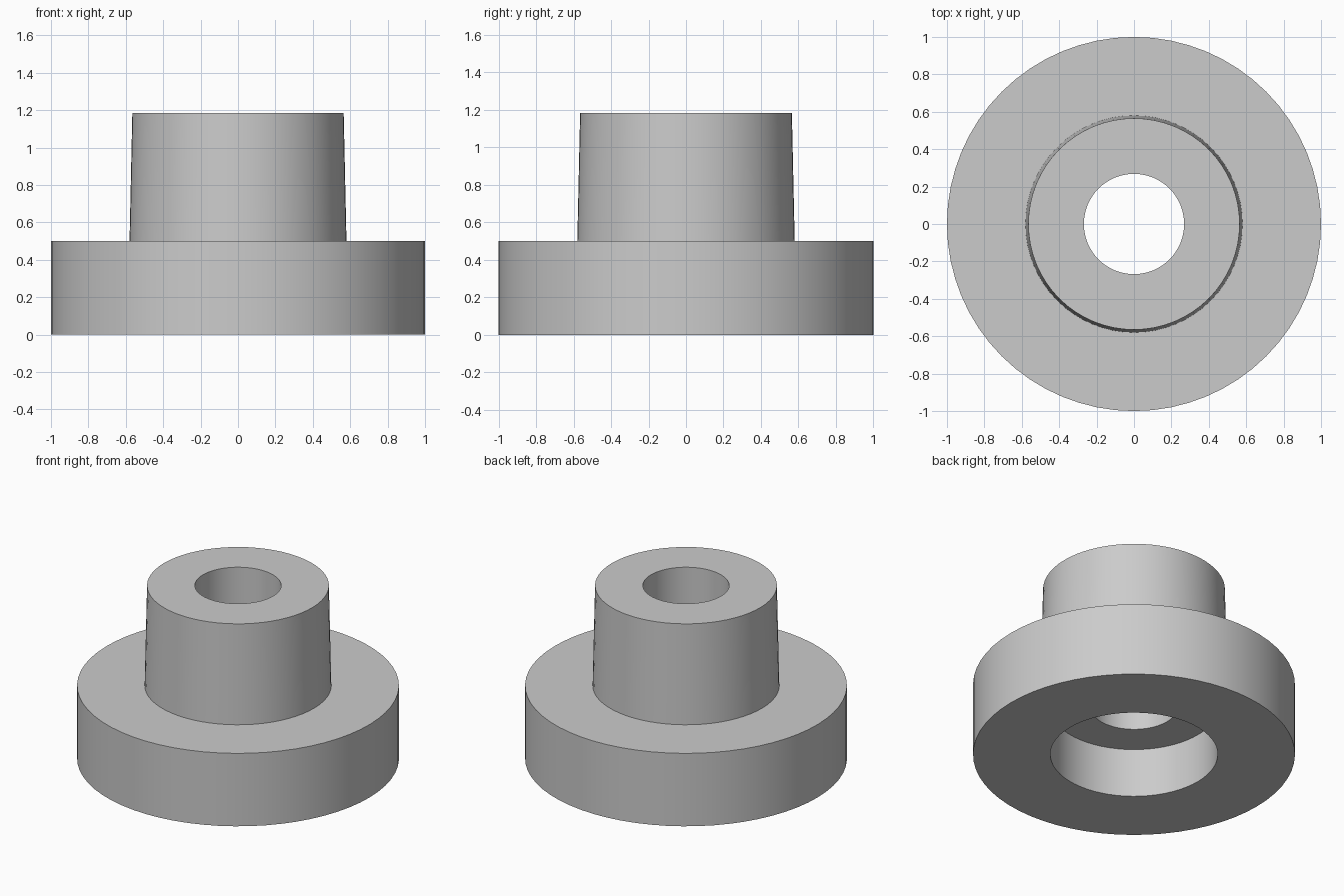
import bpy
import bmesh
import math

SEGMENTS = 64

cube = bpy.data.objects.get("Cube")
if cube:
    bpy.data.objects.remove(cube, do_unlink=True)

# Single plain grey
grey = bpy.data.materials.new("plain_grey")
grey.use_nodes = True
colour = (0.6, 0.6, 0.6, 1)
grey.diffuse_color = colour
grey.node_tree.nodes["Principled BSDF"].inputs["Base Color"].default_value = colour


def lathe(name, profile):
    """Revolve a closed (radius, height) profile about the z axis."""
    bm = bmesh.new()
    rings = []
    for i in range(SEGMENTS):
        a = 2 * math.pi * i / SEGMENTS
        rings.append([bm.verts.new((r * math.cos(a), r * math.sin(a), z))
                      for r, z in profile])
    count = len(profile)
    for i, ring in enumerate(rings):
        following = rings[(i + 1) % SEGMENTS]
        for j in range(count):
            k = (j + 1) % count
            bm.faces.new((ring[j], following[j], following[k], ring[k]))
    bmesh.ops.recalc_face_normals(bm, faces=bm.faces)
    mesh = bpy.data.meshes.new(name)
    bm.to_mesh(mesh)
    bm.free()
    mesh.materials.append(grey)
    obj = bpy.data.objects.new(name, mesh)
    bpy.context.collection.objects.link(obj)
    bpy.ops.object.select_all(action='DESELECT')
    obj.select_set(True)
    bpy.context.view_layer.objects.active = obj
    bpy.ops.object.shade_smooth_by_angle(angle=math.radians(30))
    return obj


# Wide flange, tapered hub, straight bore and wider recess underneath
lathe("flanged_bushing", [
    (0.52, 0), (1, 0), (1, 0.5), (0.58, 0.5),
    (0.565, 1.185), (0.268, 1.185), (0.268, 0.335), (0.52, 0.335),
])
